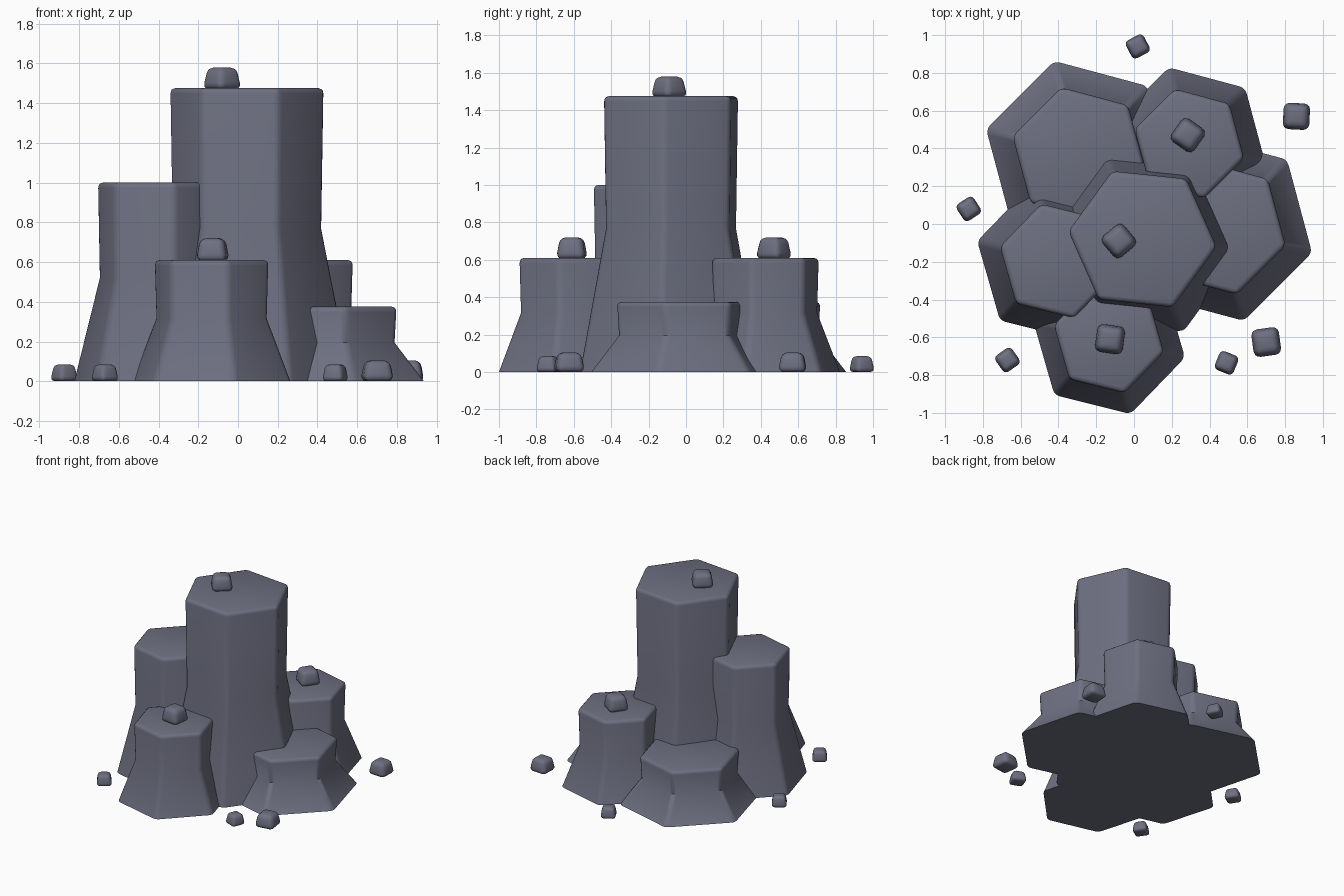
import bpy, bmesh, math

if "Cube" in bpy.data.objects:
    bpy.data.objects.remove(bpy.data.objects["Cube"])

stone = bpy.data.materials.new("slate_grey_stone")
stone.diffuse_color = (0.155, 0.16, 0.218, 1)
stone.use_nodes = True
stone.node_tree.nodes["Principled BSDF"].inputs["Base Color"].default_value = stone.diffuse_color


def finish(bm, name, loc, rot):
    bmesh.ops.recalc_face_normals(bm, faces=bm.faces)
    me = bpy.data.meshes.new(name)
    bm.to_mesh(me)
    bm.free()
    me.materials.append(stone)
    ob = bpy.data.objects.new(name, me)
    ob.location = loc
    ob.rotation_euler.z = math.radians(rot)
    bpy.context.collection.objects.link(ob)
    bpy.context.view_layer.objects.active = ob
    ob.select_set(True)
    bpy.ops.object.shade_smooth_by_angle(angle=math.radians(40))
    ob.select_set(False)


# Loft polygon rings of (radius, z) into a capped solid
def loft(sides, rings):
    bm = bmesh.new()
    loops = [[bm.verts.new((r * math.cos(2 * math.pi * i / sides),
                            r * math.sin(2 * math.pi * i / sides), z))
              for i in range(sides)] for r, z in rings]
    for a, b in zip(loops, loops[1:]):
        for i in range(sides):
            j = (i + 1) % sides
            bm.faces.new((a[i], a[j], b[j], b[i]))
    bm.faces.new(loops[0][::-1])
    bm.faces.new(loops[-1])
    return bm


# Hexagonal column: flared foot, straight shaft, softened corners and rim
def column(name, x, y, radius, foot, height, rot):
    bm = loft(6, [(foot, 0), (radius * 0.97, height * 0.52), (radius, height)])
    edges = []
    for e in bm.edges:
        z0, z1 = sorted(v.co.z for v in e.verts)
        if z1 - z0 > 0.01 or z0 > height - 0.01:
            edges.append(e)
    bmesh.ops.bevel(bm, geom=edges, offset=0.027, segments=3, profile=0.5,
                    affect='EDGES')
    finish(bm, name, (x, y, 0), rot)


# Pebble: tapered rounded block
def pebble(name, x, y, z, size, height, rot):
    r = size / math.sqrt(2)
    bm = loft(4, [(r, 0), (r * 0.76, height)])
    bmesh.ops.bevel(bm, geom=list(bm.edges), offset=size * 0.2, segments=3,
                    profile=0.5, affect='EDGES')
    finish(bm, name, (x, y, z), rot + 45)


# Columns
column("tall_centre_column", 0.045, -0.08, 0.395, 0.535, 1.475, -6)
column("left_column", -0.405, -0.196, 0.315, 0.438, 1.0, -14)
column("back_left_low_column", -0.29, 0.37, 0.367, 0.51, 0.375, -15)
column("right_low_column", 0.45, -0.02, 0.367, 0.51, 0.375, -15)
column("back_right_column", 0.293, 0.425, 0.301, 0.418, 0.61, -15)
column("front_column", -0.133, -0.607, 0.301, 0.415, 0.61, -14)

# Pebbles resting on the column tops
pebble("tall_column_pebble", -0.08, -0.09, 1.47, 0.158, 0.11, 40)
pebble("back_right_column_pebble", 0.285, 0.47, 0.605, 0.158, 0.115, 55)
pebble("front_column_pebble", -0.127, -0.61, 0.605, 0.158, 0.115, -8)

# Pebbles scattered on the ground
for i, (x, y, s, h, rot) in enumerate([
        (0.02, 0.94, 0.114, 0.085, 28), (0.86, 0.57, 0.15, 0.105, -3),
        (-0.875, 0.08, 0.114, 0.085, 33), (-0.67, -0.72, 0.114, 0.085, 35),
        (0.49, -0.735, 0.114, 0.085, -22), (0.70, -0.625, 0.158, 0.105, 8)]):
    pebble(f"ground_pebble_{i + 1}", x, y, 0, s, h, rot)
